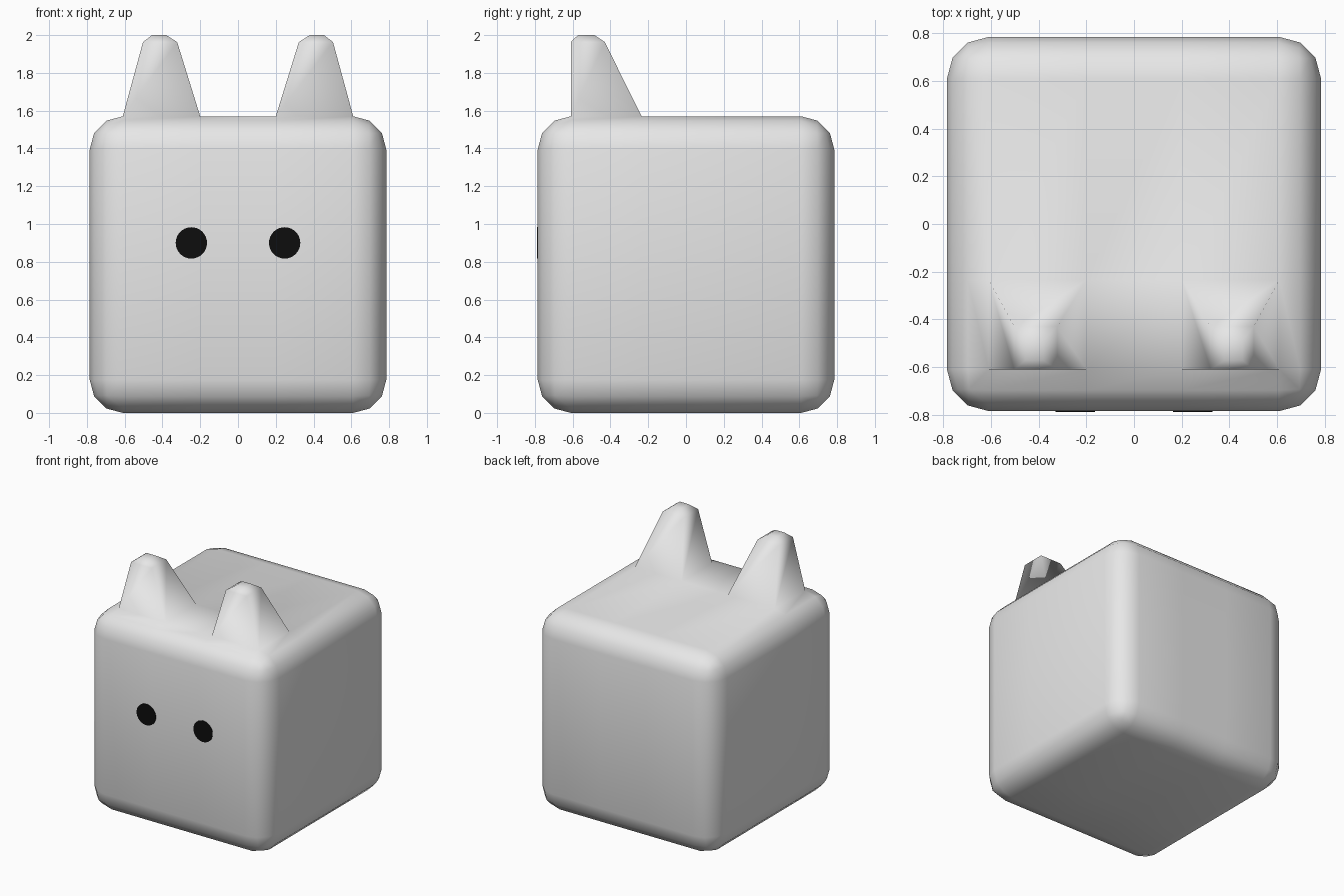
import bpy, bmesh, math
from mathutils import Matrix, Vector

if "Cube" in bpy.data.objects:
    bpy.data.objects.remove(bpy.data.objects["Cube"])

HALF = 0.785      # half width of the body
ROUND = 0.175     # size of the rounded edges
EAR_IN, EAR_BACK = 0.2, -0.235


def material(name, rgb):
    m = bpy.data.materials.new(name)
    m.diffuse_color = (*rgb, 1.0)
    m.use_nodes = True
    m.node_tree.nodes["Principled BSDF"].inputs["Base Color"].default_value = m.diffuse_color
    return m


def make_object(name, bm, mat, smooth):
    for f in bm.faces:
        f.smooth = smooth
    mesh = bpy.data.meshes.new(name)
    bm.to_mesh(mesh)
    bm.free()
    mesh.materials.append(mat)
    ob = bpy.data.objects.new(name, mesh)
    bpy.context.collection.objects.link(ob)
    return ob


def raise_face(bm, face, x_range, y_range, z, side):
    """Grow a ring of faces and move the cap to the given rectangle."""
    bmesh.ops.inset_individual(bm, faces=[face], thickness=0.005)
    c = face.calc_center_median()
    for v in face.verts:
        outer = (v.co.x - c.x) * side > 0
        back = v.co.y > c.y
        v.co = Vector((side * x_range[outer], y_range[back], z))


white = material("light grey", (0.8, 0.8, 0.8))
black = material("black", (0.004, 0.004, 0.004))

# Rounded cube body
bm = bmesh.new()
bmesh.ops.create_cube(bm, size=2 * HALF, matrix=Matrix.Translation((0, 0, HALF)))
bmesh.ops.bevel(bm, geom=bm.edges[:], offset=ROUND, segments=3, profile=0.5,
                affect='EDGES')

# Loop cuts that bound the ears
for co, no in (((EAR_IN, 0, 0), (1, 0, 0)), ((-EAR_IN, 0, 0), (1, 0, 0)),
               ((0, EAR_BACK, 0), (0, 1, 0))):
    bmesh.ops.bisect_plane(bm, geom=bm.verts[:] + bm.edges[:] + bm.faces[:],
                           dist=1e-5, plane_co=co, plane_no=no)
bm.normal_update()

# Ears pulled up out of the top face
ear_faces = []
for f in bm.faces:
    c = f.calc_center_median()
    if (f.normal.z > 0.99 and EAR_IN < abs(c.x) < HALF - ROUND
            and -HALF + ROUND < c.y < EAR_BACK):
        ear_faces.append((f, 1 if c.x > 0 else -1))
for f, side in ear_faces:
    raise_face(bm, f, (0.322, 0.503), (-0.61, -0.43), 1.963, side)
    raise_face(bm, f, (0.38, 0.455), (-0.572, -0.485), 2.0, side)
bmesh.ops.recalc_face_normals(bm, faces=bm.faces[:])
make_object("body_with_ears", bm, white, True)

# Round flat eyes
for name, side in (("left_eye", -1), ("right_eye", 1)):
    bm = bmesh.new()
    place = (Matrix.Translation((side * 0.247, -HALF - 0.001, 0.9))
             @ Matrix.Rotation(math.pi / 2, 4, 'X'))
    bmesh.ops.create_cone(bm, cap_ends=True, segments=32, radius1=0.083,
                          radius2=0.083, depth=0.006, matrix=place)
    make_object(name, bm, black, False)
